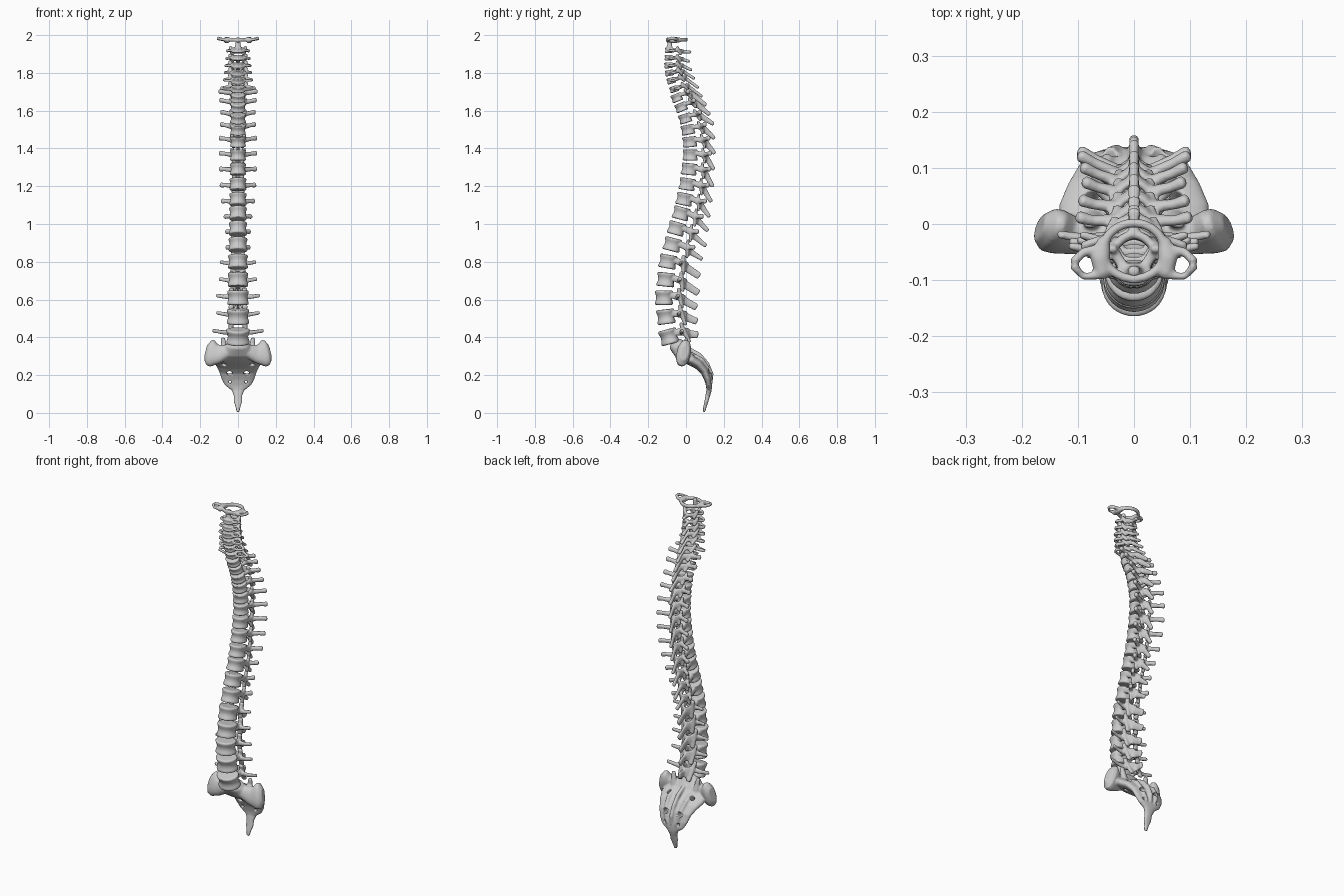
import bpy, bmesh, math
from mathutils import Vector as V

if "Cube" in bpy.data.objects:
    bpy.data.objects.remove(bpy.data.objects["Cube"])

VOXEL = 0.004


def loft(bm, rings):
    """Closed skin through rings of points."""
    rows = [[bm.verts.new(p) for p in r] for r in rings]
    n = len(rows[0])
    for a, b in zip(rows, rows[1:]):
        for i in range(n):
            bm.faces.new((a[i], a[(i + 1) % n], b[(i + 1) % n], b[i]))
    bm.faces.new(rows[0][::-1])
    bm.faces.new(rows[-1])


def tube(bm, pts, sizes, side, n=20, power=0.9):
    """Round-ended elliptical tube; sizes = (half size along side, half size across)."""
    pts = [V(p) for p in pts]
    side = V(side)
    rings = []

    def ring(c, t, s, k):
        u = (side - t * side.dot(t)).normalized()
        w = t.cross(u)
        out = []
        for i in range(n):
            a = 2 * math.pi * i / n
            ca, sa = math.cos(a), math.sin(a)
            out.append(c + u * s[0] * k * math.copysign(abs(ca) ** power, ca)
                       + w * s[1] * k * math.copysign(abs(sa) ** power, sa))
        return out
    last = len(pts) - 1
    for i, p in enumerate(pts):
        t = (pts[min(i + 1, last)] - pts[max(i - 1, 0)]).normalized()
        r = min(sizes[i])
        if i == 0:
            rings.append(ring(p - t * r * 0.5, t, sizes[i], 0.6))
        rings.append(ring(p, t, sizes[i], 1))
        if i == last:
            rings.append(ring(p + t * r * 0.5, t, sizes[i], 0.6))
    loft(bm, rings)


def to_object(bm, name):
    bmesh.ops.recalc_face_normals(bm, faces=bm.faces[:])
    me = bpy.data.meshes.new(name)
    bm.to_mesh(me)
    bm.free()
    ob = bpy.data.objects.new(name, me)
    bpy.context.collection.objects.link(ob)
    return ob


def fuse(ob, cutter=None):
    """Melt the overlapping parts into one smooth bone."""
    def remesh():
        m = ob.modifiers.new("fuse", 'REMESH')
        m.mode = 'VOXEL'
        m.voxel_size = VOXEL
    remesh()
    if cutter:
        m = ob.modifiers.new("holes", 'BOOLEAN')
        m.operation, m.object, m.solver = 'DIFFERENCE', cutter, 'EXACT'
        remesh()
    m = ob.modifiers.new("soften", 'SMOOTH')
    m.factor, m.iterations = 0.5, 4
    bpy.context.view_layer.update()
    dg = bpy.context.evaluated_depsgraph_get()
    me = bpy.data.meshes.new_from_object(ob.evaluated_get(dg))
    ob.modifiers.clear()
    ob.data = me
    me.shade_smooth()
    if cutter:
        bpy.data.objects.remove(cutter)


def interp(i, vals, keys=(0, 5, 6, 12, 17, 22)):
    for k in range(len(keys) - 1):
        if i <= keys[k + 1]:
            f = (i - keys[k]) / (keys[k + 1] - keys[k])
            return vals[k] + (vals[k + 1] - vals[k]) * f


# per vertebra: body y, body z, transverse half span, spinous tip y, spinous tip z
ROWS = [
    (-.088, 1.92, .058, .03, 1.91), (-.09, 1.88, .062, .022, 1.86), (-.09, 1.84, .066, .035, 1.815),
    (-.085, 1.80, .07, .05, 1.77), (-.075, 1.76, .075, .07, 1.722), (-.06, 1.715, .09, .09, 1.675),
    (-.045, 1.67, .103, .11, 1.63), (-.022, 1.62, .098, .13, 1.58), (0, 1.56, .092, .15, 1.53),
    (.015, 1.50, .095, .155, 1.455), (.025, 1.435, .1, .157, 1.375), (.028, 1.365, .1, .152, 1.29),
    (.022, 1.29, .1, .147, 1.20), (.012, 1.21, .095, .138, 1.12), (-.003, 1.13, .088, .128, 1.04),
    (-.02, 1.055, .073, .12, .965), (-.045, .975, .065, .11, .885), (-.066, .89, .063, .09, .815),
    (-.09, .80, .097, .075, .725), (-.10, .705, .102, .07, .635), (-.11, .61, .117, .06, .56),
    (-.10, .51, .116, .062, .485), (-.085, .405, .137, .067, .415)]


def vertebra(i):
    y, z, span, ty, tz = ROWS[i]
    up = ROWS[i - 1] if i else (-.088, 1.97)
    dn = ROWS[i + 1] if i < 22 else (-.05, .33)
    Z = V((0, up[0] - dn[0], up[1] - dn[1])).normalized()
    Y = V((0, Z.z, -Z.y))
    X = V((1, 0, 0))
    W = interp(i, (.032, .038, .04, .043, .05, .062))
    D = interp(i, (.024, .028, .035, .048, .053, .056))
    H = interp(i, (.015, .016, .021, .031, .035, .04))
    r = interp(i, (.02, .02, .018, .015, .018, .02))
    a = interp(i, (.038, .042, .036, .028, .03, .036))
    kind = "cervical" if i < 6 else "thoracic" if i < 18 else "lumbar"

    def loc(x, v, w):
        return V((0, y, z)) + X * x + Y * v + Z * w
    bm = bmesh.new()
    # waisted body, flattened at the back
    rings = []
    for h, k in ((-1, .88), (-.93, 1), (-.7, 1), (-.3, .9), (0, .87), (.3, .9), (.7, 1), (.93, 1), (1, .88)):
        ring = []
        for j in range(32):
            t = 2 * math.pi * j / 32
            c, s = math.cos(t), math.sin(t)
            v = s * (.85 - .2 * s * s + .1) if s > 0 else s
            ring.append(loc(W * k * c, D * k * v, H * h))
        rings.append(ring)
    loft(bm, rings)
    for m in (-1, 1):
        # pedicle and lamina
        tube(bm, [loc(m * W * .6, D * .5, .35 * H), loc(m * a, D + r, .15 * H),
                  loc(m * a * .55, D + 1.9 * r, -.2 * H), loc(0, D + 2.4 * r, -.4 * H)],
             [(H * .42, .010), (H * .55, .010), (H * .75, .008), (H * .75, .008)], Z)
        # upper and lower joint processes
        q = .009 if i < 18 else .012
        tube(bm, [loc(m * a * 1.05, D + r * .9, H * 1.25), loc(m * a, D + r * 1.2, 0),
                  loc(m * a * .75, D + r * 1.8, -H * 1.35)],
             [(q * 1.2, q * .8), (q, q), (q * 1.2, q * .8)], X)
        # transverse process
        if kind == "cervical":
            tip = loc(m * span, D * .8, -.2 * H)
            tube(bm, [loc(m * W * .8, -D * .2, 0), loc(m * span * .9, D * .2, -.1 * H), tip],
                 [(.007, .007)] * 3, Z)
            tube(bm, [loc(m * a, D + r * .6, 0), tip], [(.009, .007)] * 2, Z)
        elif kind == "thoracic":
            e = min(.055, .03 + .006 * (i - 6))
            tube(bm, [loc(m * a * .8, D + r * 1.2, .1 * H), loc(m * (span * .6 + a * .3), D + e * .75, .3 * H),
                      loc(m * (span - .005), D + e, .4 * H)],
                 [(.015, .011), (.011, .009), (.014, .011)], Z)
        else:
            tube(bm, [loc(m * a * .8, D + r * .4, .1 * H), loc(m * span * .65, D + .008, .15 * H),
                      loc(m * (span - .004), D + .016, .3 * H)],
                 [(.017, .011), (.011, .008), (.010, .007)], Z)
    # spinous process
    root = loc(0, D + 2.1 * r, -.35 * H)
    tip = V((0, ty - .006, tz))
    hs = {"cervical": (.010, .008), "thoracic": (.017, .011), "lumbar": (.022, .019)}[kind]
    wide = .012 if i < 5 else .009
    tube(bm, [root, root.lerp(tip, .5), tip], [(.012, hs[0]), (.0075, (hs[0] + hs[1]) / 2), (wide, hs[1])], X)
    # peg of the second neck vertebra
    if i == 0:
        tube(bm, [loc(0, 0, 0), (0, -.086, 1.955), (0, -.084, 1.982)], [(.02, .018), (.013, .012), (.011, .01)], X)
    n = i + 2 if i < 6 else i - 5 if i < 18 else i - 17
    fuse(to_object(bm, f"{kind}_vertebra_{n}"))


for i in range(len(ROWS)):
    vertebra(i)

# top ring vertebra
bm = bmesh.new()
for m in (-1, 1):
    arc = [(m * .055 * math.sin(t), -.048 - .05 * math.cos(t), 1.976) for t in
           [math.pi * k / 10 for k in range(11)]]
    tube(bm, arc, [(.011, .008)] * 11, (0, 0, 1))
    tube(bm, [(m * .056, -.09, 1.974), (m * .06, -.06, 1.974), (m * .054, -.03, 1.974)],
         [(.014, .014), (.017, .018), (.012, .012)], (0, 0, 1))
    tube(bm, [(m * .055, -.043, 1.975), (m * .09, -.05, 1.978), (m * .107, -.067, 1.983)],
         [(.010, .009), (.009, .008), (.010, .008)], (0, 0, 1))
    tube(bm, [(m * .055, -.09, 1.975), (m * .09, -.094, 1.978), (m * .107, -.075, 1.983)],
         [(.010, .009), (.007, .006), (.010, .008)], (0, 0, 1))
tube(bm, [(0, -.098, 1.965), (0, -.098, 1.983)], [(.012, .008)] * 2, (1, 0, 0))
fuse(to_object(bm, "cervical_vertebra_1"))

# sacrum and tailbone: y, z, half width, half thickness
SACRUM = [(-.05, .362, .058, .042), (-.025, .325, .09, .042), (0, .30, .125, .036), (.03, .28, .135, .032),
          (.07, .255, .118, .028), (.1, .22, .10, .024), (.115, .18, .088, .019), (.122, .145, .068, .016),
          (.122, .12, .034, .014), (.115, .09, .022, .012), (.108, .06, .023, .010), (.1, .03, .013, .009),
          (.095, .007, .009, .007)]
bm = bmesh.new()
tube(bm, [(0, s[0], s[1]) for s in SACRUM], [(s[2], s[3]) for s in SACRUM], (1, 0, 0), n=40, power=.85)
for m in (-1, 1):
    # side wings
    tube(bm, [(m * .03, -.03, .33), (m * .10, -.022, .312), (m * .135, -.014, .315), (m * .152, -.01, .318)],
         [(.03, .035), (.05, .03), (.072, .036), (.07, .036)], (0, .25, 1), n=28)
    # joint horns at the top and along the back
    tube(bm, [(m * .07, .012, .31), (m * .075, .004, .36), (m * .08, 0, .395)],
         [(.02, .016), (.015, .012), (.012, .008)], (1, 0, 0))
    tube(bm, [(m * .06, .03, .31), (m * .055, .085, .28), (m * .045, .125, .22), (m * .03, .135, .16)],
         [(.012, .012)] * 3 + [(.008, .008)], (1, 0, 0))
tube(bm, [(0, .015, .335), (0, .07, .305), (0, .11, .258), (0, .132, .205), (0, .133, .16)],
     [(.012, .014)] * 4 + [(.008, .008)], (1, 0, 0))
sacrum = to_object(bm, "sacrum_and_tailbone")

# nerve holes
bm = bmesh.new()
for x, y, z, rad, ny, nz in ((.075, .035, .275, .013, .5, .85), (.045, .1, .215, .015, .95, .3),
                             (.042, .117, .165, .008, 1, .1)):
    for m in (-1, 1):
        c, d = V((m * x, y, z)), V((0, ny, nz)).normalized() * .09
        tube(bm, [c - d, c + d], [(rad, rad)] * 2, (1, 0, 0), power=1)
holes = to_object(bm, "hole_cutter")
holes.hide_render = True
fuse(sacrum, holes)
